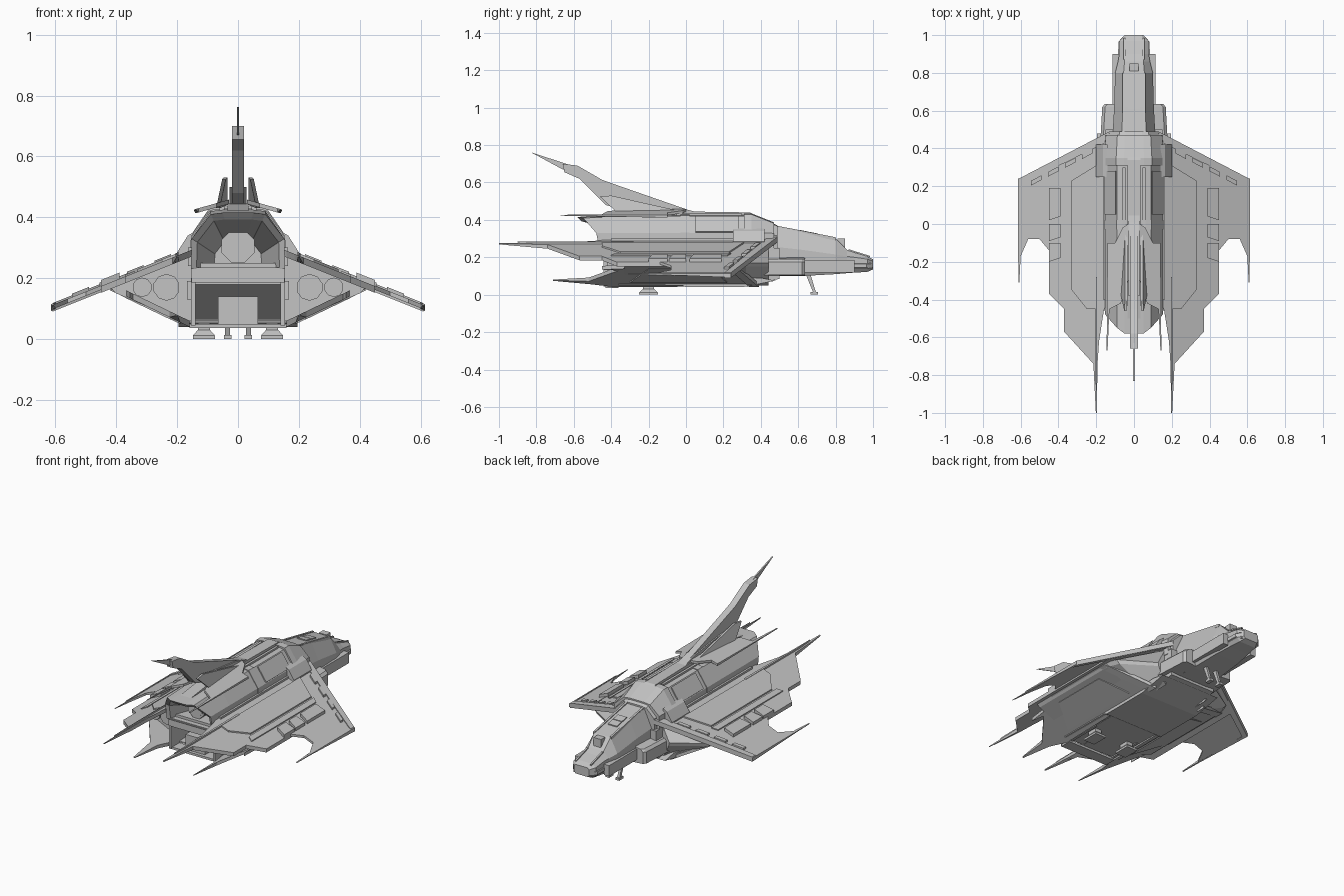
import bpy, bmesh, math

HULL = bpy.data.materials.new("hull grey")
HULL.diffuse_color = (0.55, 0.55, 0.55, 1)

def make(name, verts, faces, mirror=False):
    me = bpy.data.meshes.new(name)
    me.from_pydata(verts, [], faces)
    bm = bmesh.new()
    bm.from_mesh(me)
    bmesh.ops.recalc_face_normals(bm, faces=bm.faces)
    bm.to_mesh(me)
    bm.free()
    ob = bpy.data.objects.new(name, me)
    bpy.context.collection.objects.link(ob)
    me.materials.append(HULL)
    if mirror:
        ob.modifiers.new("mirror", 'MIRROR').use_mirror_merge = False
    return ob

def loft(name, rings, mirror=False):
    n = len(rings[0])
    faces = [[k * n + i, k * n + (i + 1) % n, (k + 1) * n + (i + 1) % n, (k + 1) * n + i]
             for k in range(len(rings) - 1) for i in range(n)]
    faces += [list(range(n)), [(len(rings) - 1) * n + i for i in range(n)]]
    return make(name, [p for r in rings for p in r], faces, mirror)

def sym(half):
    """Full ring from right-hand points (x, y, z) listed bottom to top."""
    return half + [(-x, y, z) for x, y, z in reversed(half)]

def along_y(name, prof, y0, y1, mirror=True):
    return loft(name, [[(x, y, z) for x, z in prof] for y in (y0, y1)], mirror)

def along_x(name, prof, x0, x1, mirror=False):
    return loft(name, [[(x, y, z) for y, z in prof] for x in (x0, x1)], mirror)

def box(name, x0, x1, y0, y1, z0, z1, mirror=False):
    return along_y(name, [(x0, z0), (x1, z0), (x1, z1), (x0, z1)], y0, y1, mirror)

def plate(name, outline, plane, top, thick, tip=-9):
    """Mirrored plate following a sloped plane z = plane(x), thinned to spikes behind y = tip."""
    return loft(name, [[(x, y, plane(x) + top - d * (0.2 if y < tip else 1)) for x, y in outline]
                       for d in (0, thick)], True)

def disc(name, x, z, r, y0, y1, mirror=False, n=8):
    ang = [math.pi / n + 2 * math.pi * i / n for i in range(n)]
    return along_y(name, [(x + r * math.cos(a), z + r * math.sin(a)) for a in ang], y0, y1, mirror)

upper = lambda x: 0.29 - 0.4 * (x - 0.16)
lower = lambda x: 0.055 + 0.48 * (x - 0.18)

# Upper hull with hooded engine recess at the rear
def hull_ring(y, s=1.0, zt=0.42, slant=0.0, zc=0.23):
    pts = [(0.155, 0.0, 0.23), (0.152, 0.02, 0.33), (0.09, 0.09, zt), (0.05, 0.12, zt + 0.005)]
    return sym([(x * s, y - d * slant, zc + (z - zc) * s) for x, d, z in pts])

loft("upper_hull", [hull_ring(0.49, 0.85, 0.39), hull_ring(0.36), hull_ring(-0.3),
     hull_ring(-0.46, 1, 0.41, 1), hull_ring(-0.45, 0.88, 0.41, 0.9), hull_ring(-0.30, 0.5, 0.41)])
disc("engine_nozzle", 0, 0.305, 0.058, -0.40, -0.25)
disc("engine_core", 0, 0.305, 0.045, -0.404, -0.39)

# Collar frames and roof pieces
loft("front_collar", [hull_ring(0.47, 0.98, 0.385), hull_ring(0.35, 1.05, 0.42), hull_ring(0.31, 1.05, 0.42)])
loft("mid_collar", [hull_ring(0.02, 1.02), hull_ring(-0.03, 1.02)])
along_x("roof_ridge", [(0.38, 0.42), (0.34, 0.44), (0, 0.445), (-0.3, 0.445), (-0.5, 0.42)], -0.035, 0.035)
box("ridge_rail", 0.045, 0.06, -0.05, 0.3, 0.42, 0.435, True)
loft("roof_side_panel", [[(0.155, y, 0.338), (0.098, y, 0.42), (0.09, y, 0.40), (0.14, y, 0.325)]
     for y in (0.28, 0.05)], True)

# Lower hull, belly and rear loading bay with sloped inner wall
along_x("lower_hull", [(-0.22, 0.05), (0.3, 0.045), (0.5, 0.085), (0.5, 0.25), (-0.42, 0.25), (-0.42, 0.18)], -0.15, 0.15)
along_x("belly_plate", [(-0.36, 0.052), (-0.02, 0.05), (0, 0.04), (0.3, 0.04), (0.48, 0.075), (0.4, 0.09), (-0.36, 0.06)],
        -0.195, 0.195)
box("bay_header", -0.152, 0.152, -0.45, -0.39, 0.185, 0.235)
box("bay_side", 0.14, 0.155, -0.44, -0.15, 0.045, 0.2, True)
box("bay_door", -0.065, 0.065, -0.41, -0.2, 0.05, 0.14)
box("bay_sill", -0.16, 0.16, -0.43, -0.36, 0.037, 0.05)
box("side_clamp", 0.15, 0.168, -0.42, -0.3, 0.13, 0.19, True)

# Nose and canopy
def nose_ring(y, wb, zb, w, z1, z2, wt, zt):
    return sym([(wb, y, zb), (w, y, z1), (w, y, z2), (wt, y, zt)])

loft("nose", [nose_ring(0.44, 0.10, 0.10, 0.115, 0.14, 0.26, 0.065, 0.37),
              nose_ring(0.62, 0.09, 0.10, 0.105, 0.14, 0.24, 0.06, 0.338),
              nose_ring(0.80, 0.08, 0.11, 0.10, 0.14, 0.215, 0.055, 0.302),
              nose_ring(0.86, 0.07, 0.115, 0.085, 0.14, 0.205, 0.05, 0.24),
              nose_ring(0.90, 0.065, 0.118, 0.078, 0.14, 0.20, 0.052, 0.225),
              nose_ring(0.97, 0.055, 0.122, 0.076, 0.14, 0.19, 0.052, 0.205),
              nose_ring(1.0, 0.04, 0.135, 0.05, 0.145, 0.18, 0.04, 0.19)])
loft("nose_band", [nose_ring(y, 0.06, 0.135, w, 0.145, 0.165, 0.06, 0.17)
                   for y, w in ((0.88, 0.085), (0.965, 0.082), (0.99, 0.06))])
box("nose_sponson", 0.08, 0.115, 0.6, 0.9, 0.12, 0.185, True)
loft("shoulder_box", [[(0.09, y, 0.10), (w, y, 0.105), (w, y, 0.175), (w - 0.015, y, 0.19), (0.09, y, 0.2)]
     for y, w in ((0.32, 0.185), (0.62, 0.168), (0.635, 0.155))], True)
box("sensor_block", -0.025, 0.025, 0.81, 0.85, 0.23, 0.30)
for i, y in enumerate((0.61, 0.66)):  # roof hatches following the canopy slope
    z = 0.338 - (y - 0.62) * 0.2
    along_x(f"roof_hatch_{i}", [(y, z - .01), (y + .045, z - .019), (y + .045, z - .003), (y, z + .006)], -0.03, 0.03)
along_x("canopy_rail", [(0.48, 0.35), (0.8, 0.29), (0.8, 0.307), (0.48, 0.37)], 0.05, 0.062, True)
along_x("nose_cage", [(0.87, 0.235), (0.985, 0.2), (0.985, 0.207), (0.87, 0.243)], 0.045, 0.055, True)

# Wing body: wedge between upper and lower wing plates, with rear exhausts
wedge = [(0.14, 0.29), (0.19, 0.265), (0.42, 0.17), (0.40, 0.15), (0.2, 0.065), (0.14, 0.05)]
loft("wing_body", [[(0.14 + (x - 0.14) * s, y, z) for x, z in wedge]
     for y, s in ((0.44, 0.2), (0.32, 0.9), (0.25, 1), (-0.33, 1))], True)
disc("large_exhaust", 0.235, 0.17, 0.044, -0.345, -0.32, True, 10)
disc("small_exhaust", 0.315, 0.17, 0.032, -0.345, -0.32, True, 10)
along_y("root_fairing", [(0.14, 0.355), (0.165, 0.34), (0.2, 0.285), (0.19, 0.25), (0.14, 0.24)], 0.25, 0.42)
box("root_step", 0.13, 0.165, -0.40, 0.25, 0.24, 0.30, True)

# Upper wing
plate("upper_wing", [(.13, .48), (.45, .315), (.45, -.37), (.37, -.45), (.37, -.57), (.215, -.74), (.202, -1.0),
      (.197, -1.0), (.193, -.74), (.185, -.62), (.16, -.46), (.14, -.4)], upper, 0.0, 0.022, -0.8)
plate("outer_wing", [(.40, .345), (.61, .24), (.612, -.31), (.607, -.31), (.60, -.17), (.56, -.08), (.5, -.08),
      (.45, -.14), (.40, -.14)], upper, 0.002, 0.014, -0.2)
plate("leading_edge", [(.13, .49), (.61, .24), (.61, .205), (.13, .44)], upper, 0.008, 0.028)
plate("wing_panel", [(.20, .31), (.33, .23), (.33, -.35), (.25, -.45), (.20, -.45)], upper, 0.008, 0.02)
plate("wing_spar", [(.34, .24), (.37, .22), (.37, -.40), (.34, -.38)], upper, 0.006, 0.02)
for i, (y0, y1) in enumerate(((.19, .02), (0, -.09), (-.1, -.2))):
    plate(f"wing_box_{i}", [(.39, y0), (.45, y0), (.45, y1), (.39, y1 + .02)], upper, 0.02, 0.04)
for i, x in enumerate((.22, .31, .40, .49)):
    y = .445 - (x - .13) * .52
    plate(f"edge_block_{i}", [(x, y), (x + .055, y - .029), (x + .055, y - .054), (x, y - .025)], upper, 0.013, 0.02)
plate("wing_blade", [(.195, -.28), (.205, -.28), (.205, -.8), (.2, -.9)], upper, 0.01, 0.03, -0.85)
plate("tip_rail", [(.60, .24), (.615, .24), (.615, -.2), (.605, -.2)], upper, 0.006, 0.022, -0.1)

# Lower wing
plate("lower_wing", [(.17, .38), (.42, .24), (.42, -.2), (.37, -.28), (.355, -.45), (.345, -.36), (.225, -.52),
      (.203, -.71), (.197, -.71), (.19, -.5), (.16, -.38)], lower, 0.015, 0.02, -0.6)
plate("lower_leading_edge", [(.17, .39), (.42, .25), (.42, .2), (.17, .34)], lower, 0.01, 0.02)
plate("lower_panel", [(.22, .22), (.37, .14), (.37, -.2), (.22, -.3)], lower, 0.0, 0.011)

# Tail fin, side fins and flaps
along_x("tail_fin", [(0.05, 0.44), (-0.41, 0.60), (-0.45, 0.615), (-0.58, 0.69), (-0.66, 0.70), (-0.65, 0.655),
        (-0.57, 0.62), (-0.43, 0.48), (-0.3, 0.44)], -0.02, 0.02)
along_x("tail_spike", [(-0.55, 0.67), (-0.83, 0.762), (-0.66, 0.67)], -0.004, 0.004)
along_x("tail_root", [(0.1, 0.43), (-0.05, 0.47), (-0.3, 0.50), (-0.38, 0.50), (-0.3, 0.43)], -0.028, 0.028)
loft("side_fin", [[(0.035 + d, 0.0, 0.44), (0.035 + d, -0.40, 0.53), (0.04 + d, -0.46, 0.525), (0.06 + d, -0.36, 0.43)]
     for d in (0, 0.012)], True)
plate("tail_flap", [(.03, .0), (.06, -.02), (.10, -.1), (.14, -.1), (.145, -.67), (.14, -.67), (.13, -.45), (.07, -.42),
      (.03, -.3)], lambda x: 0.455 - 0.28 * (x - 0.04), 0.0, 0.014, -0.6)

# Landing gear
loft("rear_pad", [[(0.112 + a * w, -0.2 + b * l, z) for a, b in ((-1, -1), (1, -1), (1, 1), (-1, 1))]
     for z, w, l in ((0, .036, .05), (.012, .036, .05), (.03, .02, .03), (.06, .02, .03))], True)
along_x("nose_leg", [(0.64, 0.11), (0.665, 0.11), (0.695, 0.012), (0.68, 0.012)], 0.026, 0.042, True)
box("nose_foot", 0.022, 0.046, 0.665, 0.705, 0, 0.014, True)
